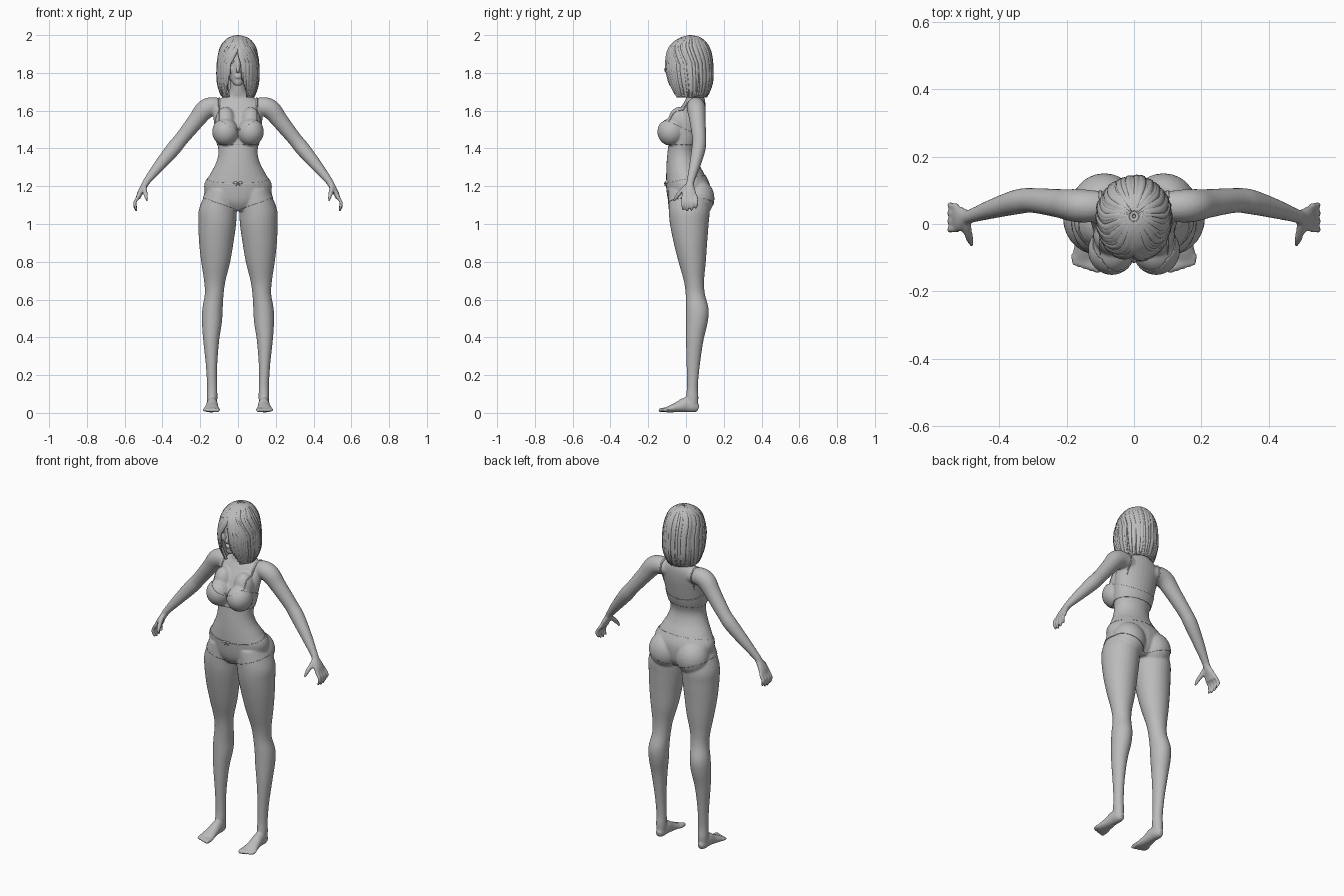
import bpy, bmesh, math, random
from mathutils import Vector, Matrix
from mathutils.bvhtree import BVHTree

random.seed(4)
if "Cube" in bpy.data.objects:
    bpy.data.objects.remove(bpy.data.objects["Cube"])

grey = bpy.data.materials.new("plain_grey")
grey.use_nodes = True
grey.diffuse_color = (0.5, 0.5, 0.5, 1)
grey.node_tree.nodes["Principled BSDF"].inputs["Base Color"].default_value = (0.5, 0.5, 0.5, 1)


def finish(name, bm):
    bmesh.ops.recalc_face_normals(bm, faces=bm.faces[:])
    for f in bm.faces:
        f.smooth = True
    mesh = bpy.data.meshes.new(name)
    bm.to_mesh(mesh)
    bm.free()
    mesh.materials.append(grey)
    obj = bpy.data.objects.new(name, mesh)
    bpy.context.scene.collection.objects.link(obj)
    return obj


def resample(keys, steps=5):
    """Smooth curve through a list of equal-length tuples."""
    out = []
    for i in range(len(keys) - 1):
        a, b, c, d = (keys[max(0, min(len(keys) - 1, i + k))] for k in (-1, 0, 1, 2))
        for j in range(steps):
            t = j / steps
            out.append(tuple(0.5 * (2 * q + (r - p) * t + (2 * p - 5 * q + 4 * r - s) * t * t
                                    + (3 * q - p - 3 * r + s) * t ** 3)
                             for p, q, r, s in zip(a, b, c, d)))
    return out + [tuple(keys[-1])]


def loft(bm, rings, n=28):
    """Skin ellipses given as (centre, half axis, half axis)."""
    loops = []
    for c, u, v in rings:
        loops.append([bm.verts.new(c + u * math.cos(a) + v * math.sin(a))
                      for a in (math.tau * i / n for i in range(n))])
    for p, q in zip(loops, loops[1:]):
        for i in range(n):
            bm.faces.new((p[i], p[(i + 1) % n], q[(i + 1) % n], q[i]))
    bm.faces.new(loops[0][::-1])
    bm.faces.new(loops[-1])


def column(bm, keys):
    """Stack of level ellipses: z, x, half width, front y, back y."""
    loft(bm, [(Vector((x, (f + b) / 2, z)), Vector((r, 0, 0)), Vector((0, (b - f) / 2, 0)))
              for z, x, r, f, b in resample(keys)])


def limb(bm, keys, side=1, n=16, across=Vector((0, 1, 0))):
    """Tube along a path: x, y, z, radius across, radius other way."""
    pts = resample(keys)
    pos = [Vector((p[0] * side, p[1], p[2])) for p in pts]
    rings = []
    for i, p in enumerate(pts):
        t = (pos[min(i + 1, len(pos) - 1)] - pos[max(i - 1, 0)]).normalized()
        u = (across - t * across.dot(t)).normalized()
        rings.append((pos[i], u * p[3], t.cross(u) * p[4]))
    loft(bm, rings, n)


def blob(bm, centre, radii):
    m = Matrix.Translation(centre) @ Matrix.Diagonal((*radii, 1))
    bmesh.ops.create_uvsphere(bm, u_segments=24, v_segments=14, radius=1, matrix=m)


def fuse(obj, voxel, rounds):
    """Blend overlapping parts into one smooth skin."""
    r = obj.modifiers.new("fuse", 'REMESH')
    r.mode, r.voxel_size, r.use_smooth_shade = 'VOXEL', voxel, True
    s = obj.modifiers.new("soften", 'SMOOTH')
    s.factor, s.iterations = 0.5, rounds
    bpy.context.view_layer.update()
    mesh = bpy.data.meshes.new_from_object(obj.evaluated_get(bpy.context.evaluated_depsgraph_get()))
    obj.modifiers.clear()
    obj.data = mesh
    mesh.materials.clear()
    mesh.materials.append(grey)
    for p in mesh.polygons:
        p.use_smooth = True


# Body: torso and neck
bm = bmesh.new()
column(bm, [(1.07, 0, .06, -.06, .09), (1.12, 0, .15, -.09, .12), (1.2, 0, .177, -.103, .125),
            (1.26, 0, .15, -.105, .1), (1.32, 0, .118, -.103, .068), (1.38, 0, .104, -.098, .055),
            (1.45, 0, .115, -.09, .075), (1.52, 0, .125, -.08, .09), (1.58, 0, .132, -.052, .1),
            (1.63, 0, .13, -.02, .103), (1.665, 0, .09, .0, .098), (1.7, 0, .047, -.005, .085),
            (1.8, 0, .042, -.02, .07)])
for s in (1, -1):
    # Bust and seat
    blob(bm, (s * .066, -.078, 1.488), (.068, .071, .072))
    blob(bm, (s * .066, -.035, 1.54), (.055, .06, .08))
    blob(bm, (s * .088, .062, 1.135), (.092, .086, .1))
    # Leg
    column(bm, [(z, s * x, r, f, b) for z, x, r, f, b in (
        (1.18, .085, .08, -.09, .11), (1.08, .106, .1, -.092, .125), (1, .11, .1, -.085, .12),
        (.9, .115, .091, -.065, .112), (.8, .118, .077, -.04, .105), (.7, .123, .057, -.012, .096),
        (.63, .126, .05, -.002, .1), (.55, .135, .054, .0, .12), (.48, .138, .053, .0, .115),
        (.38, .142, .042, .0, .092), (.25, .14, .03, .003, .073), (.14, .137, .027, .005, .063),
        (.08, .137, .028, .0, .066), (.025, .137, .024, .01, .062))])
    # Foot and toes
    limb(bm, [(.137, .066, .024, .015, .018), (.137, .04, .032, .026, .031), (.137, .0, .043, .03, .04),
              (.138, -.04, .032, .034, .029), (.14, -.08, .022, .041, .02), (.141, -.11, .014, .04, .012)],
         s, across=Vector((1, 0, 0)))
    for i in range(5):
        x, r, y = .108 + .0175 * i, .0125 - .001 * i, -.145 + .005 * i
        limb(bm, [(x, -.09, .018, r, r), (x, y + .014, .015, r, r), (x, y, .011, r * .6, r * .6)],
             s, 10, Vector((1, 0, 0)))
    # Arm
    limb(bm, [(.07, .055, 1.615, .04, .04), (.13, .053, 1.622, .048, .05), (.175, .055, 1.605, .049, .052),
              (.22, .061, 1.55, .043, .045), (.3, .07, 1.45, .037, .038), (.345, .066, 1.395, .037, .039),
              (.42, .045, 1.305, .029, .03), (.48, .025, 1.23, .021, .02), (.495, .02, 1.205, .023, .018),
              (.518, .016, 1.165, .039, .015), (.53, .016, 1.135, .04, .012)], s, 20)
    # Fingers and thumb
    for i in range(4):
        y, drop = -.015 + .022 * i, (.006, 0, .003, .014)[i]
        limb(bm, [(.524, y, 1.15, .01, .01), (.544, y * 1.1, 1.118, .0095, .0095),
                  (.545, y * 1.1, 1.09 + drop, .009, .009), (.536, y, 1.066 + drop, .006, .006)], s, 10)
    limb(bm, [(.497, .0, 1.195, .014, .014), (.492, -.03, 1.168, .013, .013),
              (.486, -.05, 1.145, .0105, .0105), (.481, -.064, 1.122, .006, .006)], s, 10,
         Vector((1, 0, 0)))
body = finish("body", bm)
fuse(body, .006, 5)

# Head with nose, lips, lids and chin
bm = bmesh.new()
column(bm, [(1.733, 0, .014, -.085, -.05), (1.745, 0, .028, -.092, -.02), (1.775, 0, .047, -.094, .04),
            (1.815, 0, .063, -.096, .08), (1.865, 0, .072, -.097, .1), (1.92, 0, .07, -.087, .1),
            (1.955, 0, .05, -.055, .08), (1.97, 0, .02, -.02, .05)])
limb(bm, [(0, -.092, 1.865, .006, .005), (0, -.1, 1.835, .007, .007), (0, -.107, 1.815, .01, .009),
          (0, -.098, 1.806, .012, .005)], across=Vector((1, 0, 0)))
blob(bm, (0, -.093, 1.783), (.019, .009, .005))
blob(bm, (0, -.092, 1.775), (.016, .009, .006))
for s in (1, -1):
    blob(bm, (s * .03, -.083, 1.877), (.024, .01, .006))
    blob(bm, (s * .036, -.075, 1.82), (.022, .016, .025))
head = finish("head", bm)
fuse(head, .0035, 3)

# Eyes with upper lashes
bm = bmesh.new()
for s in (1, -1):
    blob(bm, (s * .031, -.083, 1.857), (.016, .0085, .009))
    limb(bm, [(.014, -.091, 1.858, .001, .001), (.03, -.094, 1.867, .002, .002),
              (.05, -.082, 1.862, .001, .001)], s, 8)
finish("eyes", bm)

# Hair: level outline by height (z, half width, front y, back y)
outline = resample([(2, .006, .015, .03), (1.985, .05, -.03, .078), (1.95, .083, -.076, .112),
                    (1.9, .101, -.1, .132), (1.83, .11, -.11, .14), (1.76, .11, -.098, .14),
                    (1.71, .101, -.08, .128), (1.67, .086, -.062, .11)], 4)


def opening(z):
    return max(0.02, min(0.62, (1.945 - z) * 6.5))


def on_hair(ring, angle, grow=1.0):
    z, r, f, b = ring
    return Vector((r * grow * math.sin(angle),
                   (f + b) / 2 - (b - f) / 2 * grow * math.cos(angle), z))


bm = bmesh.new()
rows = []
for ring in outline:
    gap = opening(ring[0])
    rows.append([bm.verts.new(on_hair(ring, gap + (math.tau - 2 * gap) * i / 60, .97)) for i in range(61)])
for p, q in zip(rows, rows[1:]):
    for i in range(60):
        bm.faces.new((p[i], p[i + 1], q[i + 1], q[i]))
shell = finish("hair_shell", bm)
shell.modifiers.new("thickness", 'SOLIDIFY').thickness = .012


def lock(bm, path, width):
    """Flat tapered strand along points (position, outward direction)."""
    rings = []
    for i, (p, out) in enumerate(path):
        t = (path[min(i + 1, len(path) - 1)][0] - path[max(i - 1, 0)][0]).normalized()
        w = math.sin(math.pi * (.06 + .9 * i / (len(path) - 1))) ** .6
        rings.append((p, t.cross(out).normalized() * width * w, out * .005 * w))
    loft(bm, rings, 8)


def strand(bm, angle_at, rings, width, grow):
    path = []
    for ring in rings:
        a = angle_at(ring[0])
        path.append((on_hair(ring, a, grow), Vector((math.sin(a), -math.cos(a), .15)).normalized()))
    lock(bm, path, width)


# Hair locks around the bob
bm = bmesh.new()
for k in range(64):
    share = (k + random.random() * .7) / 64
    sway = random.uniform(-.12, .12)
    end = len(outline) - random.choice((0, 0, 0, 1, 2, 3))
    strand(bm, lambda z: opening(z) + (math.tau - 2 * opening(z)) * share + sway * (1.85 - z),
           outline[1:end], random.uniform(.008, .014), random.uniform(.97, 1.015))
finish("hair_locks", bm)

# Fringe swept away from the parting, heavier on the left
bm = bmesh.new()
for s, shares in ((1, (.35, .5, .65, .8, .95, 1.1)), (-1, (.72, .85, .98, 1.1))):
    for k, share in enumerate(shares):
        end = len(outline) - (8, 6, 4, 2, 0, 0)[k]
        strand(bm, lambda z: s * opening(z) * share, outline[3:end], .012, 1 + .012 * (k % 2))
finish("fringe", bm)

# Underwear: panels trimmed from the body skin by planes (point, outward normal)


def panel(name, plane_sets):
    out = bmesh.new()
    for planes in plane_sets:
        part = bmesh.new()
        part.from_mesh(body.data)
        for co, no in planes:
            bmesh.ops.bisect_plane(part, geom=part.verts[:] + part.edges[:] + part.faces[:],
                                   plane_co=co, plane_no=no, clear_outer=True)
        temp = bpy.data.meshes.new("panel_part")
        part.to_mesh(temp)
        part.free()
        out.from_mesh(temp)
        bpy.data.meshes.remove(temp)
    bmesh.ops.remove_doubles(out, verts=out.verts[:], dist=.0002)
    obj = finish(name, out)
    solid = obj.modifiers.new("cloth", 'SOLIDIFY')
    solid.thickness, solid.offset = .003, 1


panel("briefs", [[((0, 0, 1.237), (0, -.2, 1)), ((.3, 0, 0), (1, 0, 0)), ((-.3, 0, 0), (-1, 0, 0)),
                  ((0, 0, 1.075), (.34, 0, -1)), ((0, 0, 1.075), (-.34, 0, -1))]])
panel("bra", [[((0, 0, 0), (-s, 0, 0)), ((s * .142, 0, 0), (s, 0, 0)), ((0, 0, 1.42), (0, 0, -1)),
               ((0, 0, 1.5), (0, .45, 1)), ((0, 0, 1.49), (-.6 * s, 0, 1))] for s in (1, -1)])

# Shoulder straps laid on the skin
skin = bmesh.new()
skin.from_mesh(body.data)
tree = BVHTree.FromBMesh(skin)
skin.free()
bm = bmesh.new()
for s in (1, -1):
    path = []
    for i in range(27):
        a = math.radians(-18 + 240 * i / 26)
        out = Vector((0, -math.cos(a), math.sin(a)))
        hit = tree.ray_cast(Vector((s * .1, .03, 1.57)) + out * .5, -out)[0]
        if hit:
            path.append((hit + out * .001, out))
    lock(bm, path, .005)
finish("straps", bm)

# Small bows at the bust and waist
bm = bmesh.new()
for z in (1.5, 1.215):
    hit = tree.ray_cast(Vector((0, -1, z)), Vector((0, 1, 0)))[0]
    y = hit.y - .006
    blob(bm, (0, y, z), (.005, .006, .006))
    for s in (1, -1):
        blob(bm, (s * .013, y, z + .003), (.011, .005, .007))
        limb(bm, [(.003, y, z, .003, .003), (.012, y, z - .014, .003, .002)], s, 8)
finish("bows", bm)
